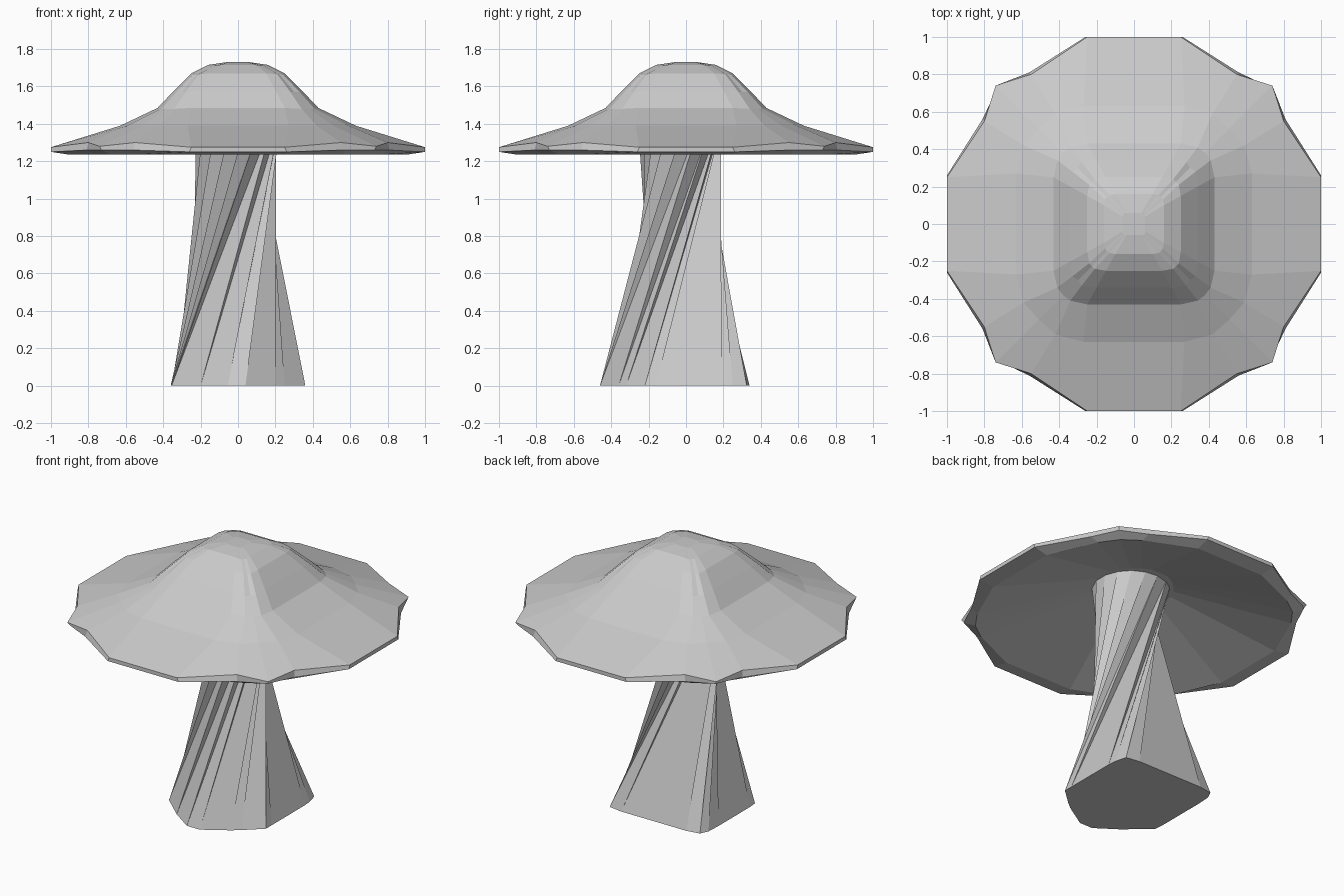
import bpy, bmesh
from math import cos, sin, radians

cube = bpy.data.objects.get("Cube")
if cube:
    bpy.data.objects.remove(cube, do_unlink=True)

grey = bpy.data.materials.new("plain_grey")
grey.use_nodes = True
grey.diffuse_color = (0.6, 0.6, 0.6, 1)
grey.node_tree.nodes["Principled BSDF"].inputs["Base Color"].default_value = (0.6, 0.6, 0.6, 1)


def finish(bm, name):
    """Turn a bmesh into a flat shaded object with outward normals."""
    bmesh.ops.recalc_face_normals(bm, faces=bm.faces[:])
    mesh = bpy.data.meshes.new(name)
    bm.to_mesh(mesh)
    bm.free()
    mesh.materials.append(grey)
    obj = bpy.data.objects.new(name, mesh)
    bpy.context.collection.objects.link(obj)
    return obj


def cap_ring(bm, reach, flat, notch, corner, z, notch_z, corner_z):
    """One ring of the cap: a quarter outline turned four times about z."""
    nx, ny = notch
    quarter = [(reach, 0, z), (reach, flat, z), (ny, nx, notch_z),
               (corner, corner, corner_z), (nx, ny, notch_z), (flat, reach, z)]
    verts = []
    for turn in range(4):
        verts += [bm.verts.new(p) for p in quarter]
        quarter = [(-y, x, h) for x, y, h in quarter]
    return verts


def bridge(bm, lower, upper, triangles=False):
    n = len(lower)
    for i in range(n):
        j = (i + 1) % n
        if triangles:
            bm.faces.new((lower[i], lower[j], upper[i]))
            bm.faces.new((lower[j], upper[j], upper[i]))
        else:
            bm.faces.new((lower[i], lower[j], upper[j], upper[i]))


# Cap: rings from the crown out to the wavy rim, then back in under it
cap_rings = [
    (0.06, 0.04, (0.05, 0.06), 0.055, 1.73, 1.73, 1.73),
    (0.16, 0.1, (0.13, 0.155), 0.145, 1.715, 1.71, 1.71),
    (0.25, 0.15, (0.21, 0.24), 0.225, 1.67, 1.665, 1.66),
    (0.34, 0.2, (0.28, 0.33), 0.3, 1.58, 1.57, 1.57),
    (0.43, 0.25, (0.34, 0.41), 0.38, 1.485, 1.48, 1.48),
    (0.63, 0.27, (0.42, 0.59), 0.51, 1.39, 1.39, 1.39),
    (1.0, 0.25, (0.55, 0.8), 0.74, 1.275, 1.3, 1.28),
    (1.0, 0.26, (0.56, 0.81), 0.73, 1.25, 1.26, 1.26),
    (0.9, 0.25, (0.57, 0.76), 0.68, 1.235, 1.235, 1.235),
    (0.24, 0.06, (0.12, 0.21), 0.17, 1.45, 1.45, 1.45),
]
bm = bmesh.new()
rings = [cap_ring(bm, *spec) for spec in cap_rings]
for upper, lower in zip(rings, rings[1:]):
    bridge(bm, lower, upper)
bm.faces.new(rings[0])
bm.faces.new(rings[-1])
finish(bm, "mushroom_cap")

# Stem: rounded foot lofted to a round top with a strong twist
foot = [(-0.055, -0.46), (0.04, -0.46), (0.2, -0.36), (0.25, -0.32), (0.36, -0.22),
        (0.36, -0.16), (0.36, 0.19), (0.355, 0.25), (0.335, 0.325), (0.24, 0.34),
        (-0.24, 0.34), (-0.33, 0.325), (-0.355, 0.27), (-0.36, 0.17),
        (-0.36, -0.16), (-0.355, -0.22), (-0.2, -0.36)]
top_radius, top_z, top_y, start = 0.24, 1.47, -0.03, 10
bm = bmesh.new()
base = [bm.verts.new((x, y, 0)) for x, y in foot]
top = []
for i in range(len(foot)):
    angle = radians(start + i * 360 / len(foot))
    top.append(bm.verts.new((top_radius * cos(angle), top_y + top_radius * sin(angle), top_z)))
bridge(bm, base, top, triangles=True)
bm.faces.new(base)
bm.faces.new(top)
finish(bm, "twisted_stem")
